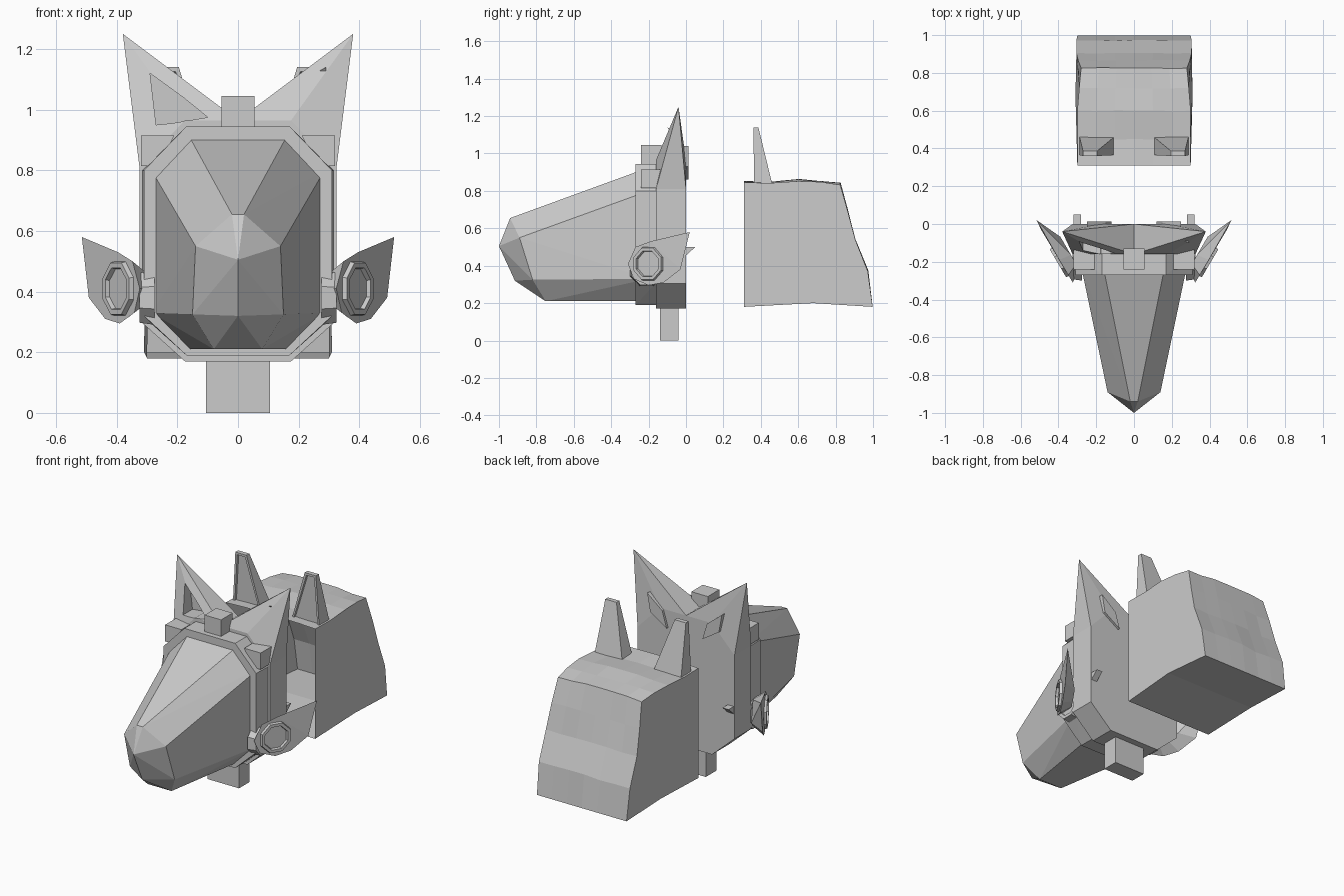
import bpy, bmesh, math, random
from mathutils import Vector, Matrix

if "Cube" in bpy.data.objects:
    bpy.data.objects.remove(bpy.data.objects["Cube"])

random.seed(4)


def to_object(name, bm):
    bmesh.ops.recalc_face_normals(bm, faces=bm.faces)
    me = bpy.data.meshes.new(name)
    bm.to_mesh(me)
    bm.free()
    ob = bpy.data.objects.new(name, me)
    bpy.context.collection.objects.link(ob)
    return ob


def hull(name, pts):
    bm = bmesh.new()
    for p in pts:
        bm.verts.new(p)
    res = bmesh.ops.convex_hull(bm, input=bm.verts)
    loose = [v for v in bm.verts if not v.link_faces]
    bmesh.ops.delete(bm, geom=loose, context='VERTS')
    bmesh.ops.dissolve_limit(bm, angle_limit=0.02, verts=bm.verts, edges=bm.edges)
    return to_object(name, bm)


def box(name, x0, x1, y0, y1, z0, z1):
    return hull(name, [(x, y, z) for x in (x0, x1) for y in (y0, y1) for z in (z0, z1)])


def flip(pts, s):
    return [(p[0] * s, p[1], p[2]) for p in pts]


def octagon(y, w, wt, z0, z1, z2, z3):
    half = [(wt, z0), (w, z1), (w, z2), (wt, z3)]
    return [(s * x, y, z) for s in (-1, 1) for x, z in half]


def ring(name, centre, normal, radius, depth, rim, sink):
    # eight sided disc with a sunken face
    bm = bmesh.new()
    bmesh.ops.create_cone(bm, cap_ends=True, segments=8, radius1=radius,
                          radius2=radius * 0.92, depth=depth)
    top = max(bm.faces, key=lambda f: f.calc_center_median().z)
    bmesh.ops.inset_region(bm, faces=[top], thickness=rim, depth=0)
    bmesh.ops.inset_region(bm, faces=[top], thickness=0.004, depth=-sink)
    q = Vector(normal).to_track_quat('Z', 'Y').to_matrix().to_4x4()
    bmesh.ops.transform(bm, verts=bm.verts, matrix=Matrix.Translation(centre) @ q
                        @ Matrix.Rotation(math.pi / 8, 4, 'Z'))
    return to_object(name, bm)


# muzzle
nose = [(0.02, -0.94, 0.655), (0.14, -0.89, 0.55), (0.15, -0.82, 0.325),
        (0.08, -0.75, 0.21)]
hull("muzzle", octagon(-0.2, 0.285, 0.168, 0.21, 0.33, 0.80, 0.925)
     + nose + flip(nose, -1)
     + [(0, -1.0, 0.505), (0, -0.915, 0.32), (0, -0.75, 0.21)])

# collar and back plate
hull("collar", octagon(-0.27, 0.31, 0.17, 0.19, 0.32, 0.80, 0.945)
     + octagon(-0.15, 0.315, 0.17, 0.19, 0.32, 0.80, 0.945))
hull("back_plate", octagon(-0.16, 0.325, 0.175, 0.17, 0.305, 0.81, 0.965)
     + octagon(0, 0.325, 0.175, 0.17, 0.305, 0.81, 0.965))

# neck post and top block
box("neck_post", -0.105, 0.105, -0.14, -0.04, 0, 0.2)
box("top_block", -0.055, 0.055, -0.24, -0.13, 0.93, 1.045)

for s, side in ((1, "right"), (-1, "left")):
    # ear, hollowed at the front on one side
    ear = [(x, y, z) for y in (-0.16, 0)
           for x, z in ((0.325, 0.81), (0.175, 0.965), (0, 0.965))]
    ear_ob = hull("ear_" + side, flip(ear + [(0.38, -0.04, 1.25)], s))
    if s < 0:
        leaf = [(0.29, 1.12), (0.27, 0.95), (0.22, 0.955), (0.10, 0.975), (0.18, 1.04)]
        cutter = hull("ear_cutter", flip([(x, y, z) for y in (-0.3, -0.05)
                                          for x, z in leaf], s))
        cutter.hide_render = True
        cutter.hide_viewport = True
        mod = ear_ob.modifiers.new("hollow", 'BOOLEAN')
        mod.operation = 'DIFFERENCE'
        mod.solver = 'EXACT'
        mod.object = cutter
    else:
        hull("ear_notch", [(0.22, -0.07, 1.10), (0.29, -0.10, 1.14), (0.29, -0.06, 1.08),
                           (0.26, -0.03, 1.10)])
    # leaf plate behind the ear
    hull("ear_leaf_" + side, flip([(x, y, z) for y in (-0.03, 0.014) for x, z in
                                   ((0.12, 0.86), (0.23, 0.93), (0.25, 1.04), (0.15, 0.96))], s))
    # shoulder block
    hull("corner_block_" + side, flip([(x, y, z) for y in (-0.24, -0.13) for x, z in
                                       ((0.21, 0.915), (0.32, 0.915), (0.32, 0.815), (0.26, 0.815))], s))
    # cheek hinge
    ring("cheek_hinge_" + side, (s * 0.3, -0.21, 0.38), (s, 0, 0), 0.097, 0.05, 0.02, 0.005)
    # cheek fin
    outline = [(-0.27, 0.50), (-0.19, 0.53), (-0.03, 0.38), (-0.12, 0.31),
               (-0.2, 0.295), (-0.28, 0.33), (-0.31, 0.41)]
    fin = [(0.39 + 0.6 * (y + 0.2), y, z) for y, z in outline]
    inner = [(0.33 + 0.35 * (y + 0.2), y * 0.6 - 0.05, 0.41 + (z - 0.41) * 0.6)
             for y, z in outline]
    hull("cheek_fin_" + side, flip(fin + inner + [(0.515, 0.02, 0.58)], s))
    ring("cheek_ring_" + side, (s * 0.39, -0.2, 0.41), (s * 0.86, -0.51, 0), 0.1, 0.03, 0.018, 0.016)
    # rear peg
    hull("rear_peg_" + side, flip([(x, y, z) for x in (0.28, 0.32) for y, z in
                                   ((-0.02, 0.50), (0.05, 0.50), (0, 0.455), (-0.02, 0.46))], s))

    # horn on the rear hood, front face sunken
    base = [(0.10, 0.365, 0.82), (0.29, 0.365, 0.82), (0.29, 0.465, 0.82), (0.10, 0.465, 0.82)]
    tip = [(0.195, 0.36, 1.14), (0.27, 0.36, 1.14), (0.27, 0.387, 1.14), (0.195, 0.387, 1.14)]
    bm = bmesh.new()
    b = [bm.verts.new(p) for p in flip(base, s)]
    t = [bm.verts.new(p) for p in flip(tip, s)]
    bm.faces.new(b)
    bm.faces.new(t)
    sides = [bm.faces.new((b[i], b[(i + 1) % 4], t[(i + 1) % 4], t[i])) for i in range(4)]
    bmesh.ops.recalc_face_normals(bm, faces=bm.faces)
    bmesh.ops.inset_region(bm, faces=[sides[0]], thickness=0.018, depth=0)
    bmesh.ops.inset_region(bm, faces=[sides[0]], thickness=0.003, depth=-0.012)
    to_object("horn_" + side, bm)

# rear hood, open at the front: (y, z, half width)
profile = [(0.31, 0.845, 0.30), (0.45, 0.842, 0.30), (0.6, 0.852, 0.30), (0.72, 0.848, 0.29),
           (0.825, 0.832, 0.28), (0.865, 0.69, 0.295), (0.905, 0.54, 0.305),
           (0.972, 0.37, 0.305), (0.998, 0.18, 0.30), (0.68, 0.2, 0.31), (0.31, 0.18, 0.30)]
bm = bmesh.new()
cols = 6
rows = []
for i, (y, z, w) in enumerate(profile):
    row = []
    for c in range(cols + 1):
        u = 2 * c / cols - 1
        wob = random.uniform(-0.006, 0.006) if 0 < i < 8 and 0 < c < cols else 0
        bulge = 0.008 * (1 - u * u) if i < 5 else 0
        row.append(bm.verts.new((u * w, y + wob * 0.5, z + wob + bulge)))
    rows.append(row)
for r0, r1 in zip(rows, rows[1:]):
    for c in range(cols):
        bm.faces.new((r0[c], r0[c + 1], r1[c + 1], r1[c]))
for c in (0, cols):
    bm.faces.new([r[c] for r in rows])
to_object("rear_hood", bm)
